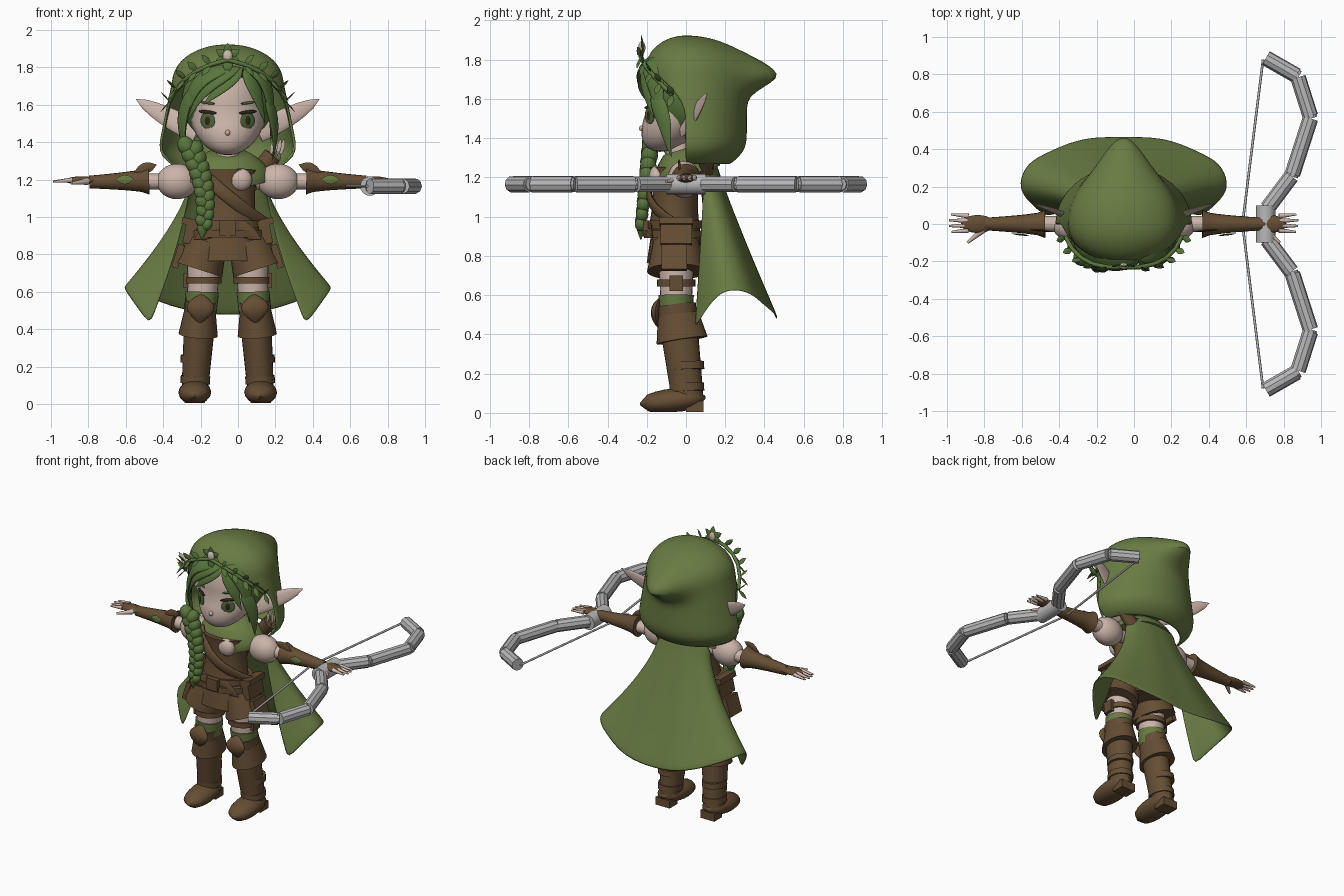
import bpy, bmesh
from math import sin, cos, pi, radians, sqrt, exp
from mathutils import Vector, Matrix

if "Cube" in bpy.data.objects:
    bpy.data.objects.remove(bpy.data.objects["Cube"])

BODY_X = -.055           # the figure stands left of centre, the bow balances it
BEHIND = Vector((0, 9, 1))
BELOW = Vector((0, 0, -9))


def material(name, red, green, blue):
    mat = bpy.data.materials.new(name)
    mat.use_nodes = True
    mat.diffuse_color = (red, green, blue, 1)
    mat.node_tree.nodes["Principled BSDF"].inputs["Base Color"].default_value = mat.diffuse_color
    return mat


cloth = material("leaf green cloth", .14, .2, .056)
hair = material("hair green", .1, .18, .045)
leather = material("brown leather", .13, .075, .034)
skin = material("pale skin", .6, .46, .4)
metal = material("grey metal", .48, .48, .49)
dark = material("dark brown", .03, .02, .01)
iris = material("eye green", .08, .13, .04)
gem = material("pale gem", .6, .5, .4)


# Width rules along a swept part, from start (k = 0) to end (k = 1)
def even(k):
    return 1


def taper(end):
    return lambda k: 1 + (end - 1) * k


def lens(k):
    return sin(pi * k) + .04


def wisp(k):
    return sin(pi * k ** .6) + .04


def loft(bm, rings, cyclic=True):
    rows = [[bm.verts.new(point) for point in ring] for ring in rings]
    count = len(rows[0])
    for lower, upper in zip(rows, rows[1:]):
        for i in range(count if cyclic else count - 1):
            j = (i + 1) % count
            bm.faces.new((lower[i], lower[j], upper[j], upper[i]))
    if cyclic:
        bm.faces.new(rows[0])
        bm.faces.new(rows[-1])


def bezier(controls, t):
    points = [Vector(c) for c in controls]
    while len(points) > 1:
        points = [p.lerp(q, t) for p, q in zip(points, points[1:])]
    return points[0]


def curve(controls, steps=8):
    return [bezier(controls, i / steps) for i in range(steps + 1)]


def sweep(bm, path, width, shape=even, flat=1, out=BEHIND, sides=12):
    """Sweep an ellipse along a path; its flat side faces away from out."""
    rings, last = [], len(path) - 1
    for i, point in enumerate(path):
        along = (path[min(i + 1, last)] - path[max(i - 1, 0)]).normalized()
        normal = point - Vector(out)
        normal = (normal - along * normal.dot(along)).normalized()
        across = along.cross(normal)
        size = width * shape(i / last)
        turns = [2 * pi * k / sides for k in range(sides)]
        rings.append([point + size * (across * cos(a) + normal * flat * sin(a)) for a in turns])
    loft(bm, rings)


def tube(bm, controls, width, shape=even, steps=8, **options):
    sweep(bm, curve(controls, steps), width, shape, **options)


def column(bm, bottom, top, width, shape=even, flat=1):
    tube(bm, [bottom, top], width, shape, flat=flat, sides=24)


def place(loc, size, turn, tilt):
    return (Matrix.Translation(loc) @ Matrix.Rotation(turn, 4, 'Z')
            @ Matrix.Rotation(tilt, 4, 'Y') @ Matrix.Diagonal((*size, 1)))


def blob(bm, loc, size, turn=0, tilt=0):
    return bmesh.ops.create_uvsphere(bm, u_segments=24, v_segments=16, radius=1,
                                     matrix=place(loc, size, turn, tilt))["verts"]


def box(bm, loc, size, turn=0, tilt=0):
    bmesh.ops.create_cube(bm, size=1, matrix=place(loc, size, turn, tilt))


def leaf(bm, base, along, width, out=BEHIND):
    tube(bm, [base, Vector(base) + Vector(along)], width, lens, steps=4, flat=.2, out=out, sides=8)


def finish(name, bm, mat, mirror=False, subsurf=0, thick=0, angle=60):
    bmesh.ops.remove_doubles(bm, verts=bm.verts, dist=.0005)
    bmesh.ops.recalc_face_normals(bm, faces=bm.faces)
    mesh = bpy.data.meshes.new(name)
    bm.to_mesh(mesh)
    bm.free()
    mesh.materials.append(mat)
    part = bpy.data.objects.new(name, mesh)
    bpy.context.collection.objects.link(part)
    part.location.x = BODY_X
    bpy.ops.object.select_all(action='DESELECT')
    part.select_set(True)
    bpy.context.view_layer.objects.active = part
    bpy.ops.object.shade_smooth_by_angle(angle=radians(angle))
    if mirror:
        part.modifiers.new("Mirror", 'MIRROR')
    if thick:
        part.modifiers.new("Solidify", 'SOLIDIFY').thickness = thick
    if subsurf:
        smooth = part.modifiers.new("Subdivision", 'SUBSURF')
        smooth.levels = smooth.render_levels = subsurf


# Head with the chin drawn forward, nose, neck and chest
bm = bmesh.new()
for vert in blob(bm, (0, 0, 1.6), (.21, .2, .27)):
    vert.co.y -= .6 * max(0, 1.55 - vert.co.z)
blob(bm, (0, -.22, 1.45), (.014, .02, .016))
column(bm, (0, -.03, 1.2), (0, -.03, 1.4), .06)
blob(bm, (.07, -.15, 1.2), (.06, .04, .06))
finish("head_and_neck", bm, skin)

# Pointed ears
bm = bmesh.new()
tube(bm, [(.16, -.02, 1.45), (.3, .05, 1.52), (.49, .11, 1.63)], .065, lambda k: (1 - k) ** .7 * (.8 + k) + .02, flat=.25)
finish("ears", bm, skin, mirror=True)

# Eyes, lashes and brows hug the face as thin plates
for name, mat, height, depth, size, tilt in (
        ("irises", iris, 1.515, .185, (.046, .007, .044), 0), ("pupils", dark, 1.515, .189, (.018, .006, .026), 0),
        ("lashes", dark, 1.56, .182, (.056, .008, .01), -.1), ("brows", hair, 1.61, .178, (.045, .007, .007), -.1)):
    bm = bmesh.new()
    blob(bm, (.107, -depth, height), size, .55, tilt)
    finish(name, bm, mat, mirror=True)

# Hair mass and locks combed over the face
bm = bmesh.new()
blob(bm, (0, .03, 1.62), (.25, .21, .25))
blob(bm, (0, 0, 1.79), (.19, .2, .09))
for start, middle, end, width in (
        ((.08, 1.8), (-.03, 1.7), (-.13, 1.6), .045), ((.07, 1.8), (-.15, 1.75), (-.22, 1.5), .06),
        ((.05, 1.8), (-.25, 1.8), (-.23, 1.4), .06), ((-.18, 1.7), (-.3, 1.5), (-.2, 1.3), .05),
        ((.09, 1.8), (.15, 1.7), (.2, 1.5), .05), ((.08, 1.8), (.26, 1.8), (.23, 1.4), .06),
        ((.2, 1.65), (.28, 1.5), (.24, 1.3), .045)):
    path = curve([(x, 0, z) for x, z in (start, middle, end)])
    for p in path:
        p.y = -.235 * sqrt(max(.05, (1 - (p.x / .29) ** 2) * (1 - ((p.z - 1.6) / .36) ** 2)))
    sweep(bm, path, width, wisp, flat=.35, out=(0, 0, 1.55))
finish("hair", bm, hair, subsurf=1)

# Side braid of paired, shrinking knots
bm = bmesh.new()
for i in range(9):
    k = i / 8
    size = .045 - .015 * k
    for side in (-1, 1):
        blob(bm, (-.2 + .08 * sin(2 * k) + side * size / 2, -.18 - .05 * k, 1.37 - .4 * k - side * .01),
             (size, size, size * 1.2), tilt=side / 2)
tube(bm, [(-.13, -.23, .98), (-.14, -.23, .88)], .03, wisp, flat=.7)
finish("braid", bm, hair)

# Hood: a dome with a swept-back tip, flared sides and an open face
bm = bmesh.new()
rings = []
for step in range(17):
    drop = .665 * (step / 16) ** 1.6
    z = 1.925 - drop
    dome = sqrt(1 - (1 - min(1, drop / .2)) ** 2) * sqrt(min(1, (z - 1.18) / .16)) + .001
    width = dome * (.3 + .2 * max(0, drop - .2))
    tip = .17 * exp(-((z - 1.71) / (.12 if z > 1.71 else .06)) ** 2)
    half = pi / 2 * (1 + min(1, max(.1, (z - 1.5) / .32)) ** 2)
    ring = []
    for i in range(-16, 17):
        a = half * i / 16
        depth = dome * (.31 if cos(a) > 0 else .22)
        ring.append((width * sin(a), depth * cos(a) + dome * tip * exp(-5 * a * a), z))
    rings.append(ring)
loft(bm, rings, cyclic=False)
finish("hood", bm, cloth, subsurf=1, thick=.015)

# Leaf tiara on the hood edge
bm = bmesh.new()
band = curve([(0, -.23, 1.84), (.24, -.25, 1.79), (.31, -.07, 1.62)], 5)
sweep(bm, band, .012, out=(0, 0, 1.6), sides=8)
for point in band[1:]:
    for rise in (-.06, .05):
        leaf(bm, point, (.05, -.02, rise), .018, (0, 0, 1.6))
for i in range(4):
    leaf(bm, (0, -.215, 1.855), (.075 * sin(i), -.015, .075 * cos(i)), .022)
finish("tiara", bm, hair, mirror=True)
bm = bmesh.new()
blob(bm, (0, -.225, 1.86), (.026, .018, .034))
finish("tiara_gem", bm, gem)

# Cowl around the neck
bm = bmesh.new()
column(bm, (0, .01, 1.21), (0, -.03, 1.34), .23, lambda k: 1 - k * k / 2, flat=.75)
finish("cowl", bm, cloth)

# Cape: a shoulder line blended into a wide hem with hanging front corners
bm = bmesh.new()
rows = []
for r in range(13):
    t = r / 12
    row = []
    for i in range(-12, 13):
        u = i / 12
        a = 2.3 * u
        shoulder = Vector((.2 * sin(pi * u / 2), .15 - .06 * u * u, 1.29 - .06 * u * u))
        hem = Vector((.56 * sin(a), .21 + .26 * cos(a), .475 + .165 * sin(a) ** 2 - .15 * u ** 6))
        reach = hem - shoulder
        row.append(shoulder + Vector((reach.x * t ** 1.45, reach.y * t ** 1.1 + .012 * t * sin(4 * a) ** 2, reach.z * t)))
    rows.append(row)
loft(bm, rows, cyclic=False)
finish("cape", bm, cloth, subsurf=1, thick=.01)

# Corset and hips
bm = bmesh.new()
column(bm, (0, -.06, .93), (0, -.05, 1.25), .145, lambda k: 1 + .15 * (2 * k - 1) ** 2, flat=.8)
column(bm, (0, -.05, .77), (0, -.06, 1), .215, taper(.7), flat=.7)
finish("corset_and_hips", bm, leather)

# Diagonal strap, belts, buckle and pouches
bm = bmesh.new()
tube(bm, [(-.17, -.1, 1.26), (0, -.3, 1.1), (.2, -.05, .96)], .035, flat=.4, out=(0, 0, 1.1))
for z, width in ((.96, .185), (.91, .205)):
    column(bm, (0, -.055, z - .02), (0, -.055, z + .02), width, flat=.77)
box(bm, (0, -.205, .94), (.09, .03, .08))
for side in (-1, 1):
    box(bm, (side * .2, -.05, .92), (.06, .16, .13), tilt=-side * .2)
    box(bm, (side * .21, -.05, .975), (.07, .17, .035), tilt=-side * .2)
    leaf(bm, (0, -.19, .98), (side * .18, .02, -.1), .04)
finish("belts_and_pouches", bm, leather, angle=40)

# Flared shorts
bm = bmesh.new()
column(bm, (.158, -.05, .72), (.11, -.05, .87), .135, taper(.8), flat=1.1)
box(bm, (.265, -.06, .79), (.035, .13, .13), tilt=-.3)
finish("shorts", bm, leather, mirror=True)

# Thighs, garters and stockings
bm = bmesh.new()
column(bm, (.137, -.05, .56), (.125, -.05, .84), .08, taper(1.15))
finish("thighs", bm, skin, mirror=True)
bm = bmesh.new()
column(bm, (.13, -.05, .645), (.13, -.05, .68), .098)
box(bm, (.225, -.05, .66), (.025, .07, .08))
finish("garters", bm, leather, mirror=True)
bm = bmesh.new()
column(bm, (.14, -.05, .5), (.137, -.05, .6), .082, taper(1.1))
finish("stockings", bm, cloth, mirror=True)

# Boots with knee plates, folded cuffs, ankle straps and flat soles
bm = bmesh.new()
column(bm, (.177, .01, .06), (.142, -.05, .55), .07, taper(1.25), flat=1.15)
column(bm, (.158, -.02, .37), (.148, -.04, .5), .105, taper(.8), flat=1.25)
tube(bm, [(.14, -.13, .59), (.145, -.18, .52), (.15, -.14, .43)], .07, lens, flat=.3)
for z in (.13, .24):
    column(bm, (.174, .005, z - .02), (.172, .003, z + .02), .079, flat=1.12)
tube(bm, [(.176, .1, .08), (.176, -.235, .045)], .08, lambda k: sin(pi * k) ** .4 + .1, flat=.7, out=BELOW, sides=16)
box(bm, (.176, .045, .03), (.11, .09, .06))
for vert in bm.verts:
    vert.co.z = max(vert.co.z, .005)
finish("boots", bm, leather, mirror=True, angle=45)

# Puffed sleeves and upper arms
bm = bmesh.new()
blob(bm, (.27, -.01, 1.19), (.11, .085, .095))
tube(bm, [(.15, 0, 1.19), (.44, 0, 1.19)], .043)
finish("sleeves", bm, skin, mirror=True)

# Bracers and gloves
bm = bmesh.new()
tube(bm, [(.42, 0, 1.195), (.74, 0, 1.187)], .075, lambda k: 1 - .55 * sqrt(k), sides=16)
blob(bm, (.78, 0, 1.195), (.09, .048, .022))
leaf(bm, (.5, -.03, 1.24), (-.12, -.01, .04), .03)
finish("bracers", bm, leather, mirror=True)
bm = bmesh.new()
leaf(bm, (.5, -.062, 1.2), (.1, .01, 0), .025)
finish("bracer_leaves", bm, cloth, mirror=True)

# Fingers and thumb
bm = bmesh.new()
for i in range(4):
    y = -.035 + .026 * i
    tube(bm, [(.83, y, 1.197), (.92 + .015 * sin(i), y * 1.2, 1.19)], .014, taper(.4))
tube(bm, [(.75, -.03, 1.19), (.835, -.1, 1.18)], .018, taper(.4))
finish("fingers", bm, skin, mirror=True)

# Quiver and arrows
bm = bmesh.new()
tube(bm, [(-.06, .12, .98), (.24, .1, 1.33)], .036, taper(1.4), flat=.8)
finish("quiver", bm, leather, angle=40)
bm = bmesh.new()
for i in range(4):
    x, y = .215 + .018 * i, .08 + .02 * (i % 2)
    tube(bm, [(x, y, 1.28), (x + .02, y, 1.38)], .005, sides=6)
    leaf(bm, (x + .015, y, 1.33), (.018, -.01, .09), .012)
finish("arrows", bm, gem)

# Bow: grip, faceted limbs with jointed ends, and string
bm = bmesh.new()
level = Vector((0, 0, 1.165))
limb = [(.765, .08), (.9, .26), (1, .57), (.93, .79), (.755, .89)]
tube(bm, [level + Vector((.76, y, 0)) for y in (-.1, .1)], .052, steps=1, out=BELOW, sides=16)
for side in (-1, 1):
    joints = [level + Vector((x, side * y, 0)) for x, y in limb]
    for start, end in zip(joints, joints[1:]):
        gap = (end - start).normalized() * .006
        tube(bm, [start + gap, end - gap], .042, steps=1, out=BELOW, sides=10)
        tube(bm, [start - gap, start + gap * 2], .034, steps=1, out=BELOW, sides=10)
finish("bow", bm, metal, angle=30)
bm = bmesh.new()
for side in (-1, 1):
    tube(bm, [level + Vector((.635, 0, 0)), level + Vector((.745, side * .88, 0))], .007, steps=1, out=BELOW, sides=8)
finish("bowstring", bm, metal)
